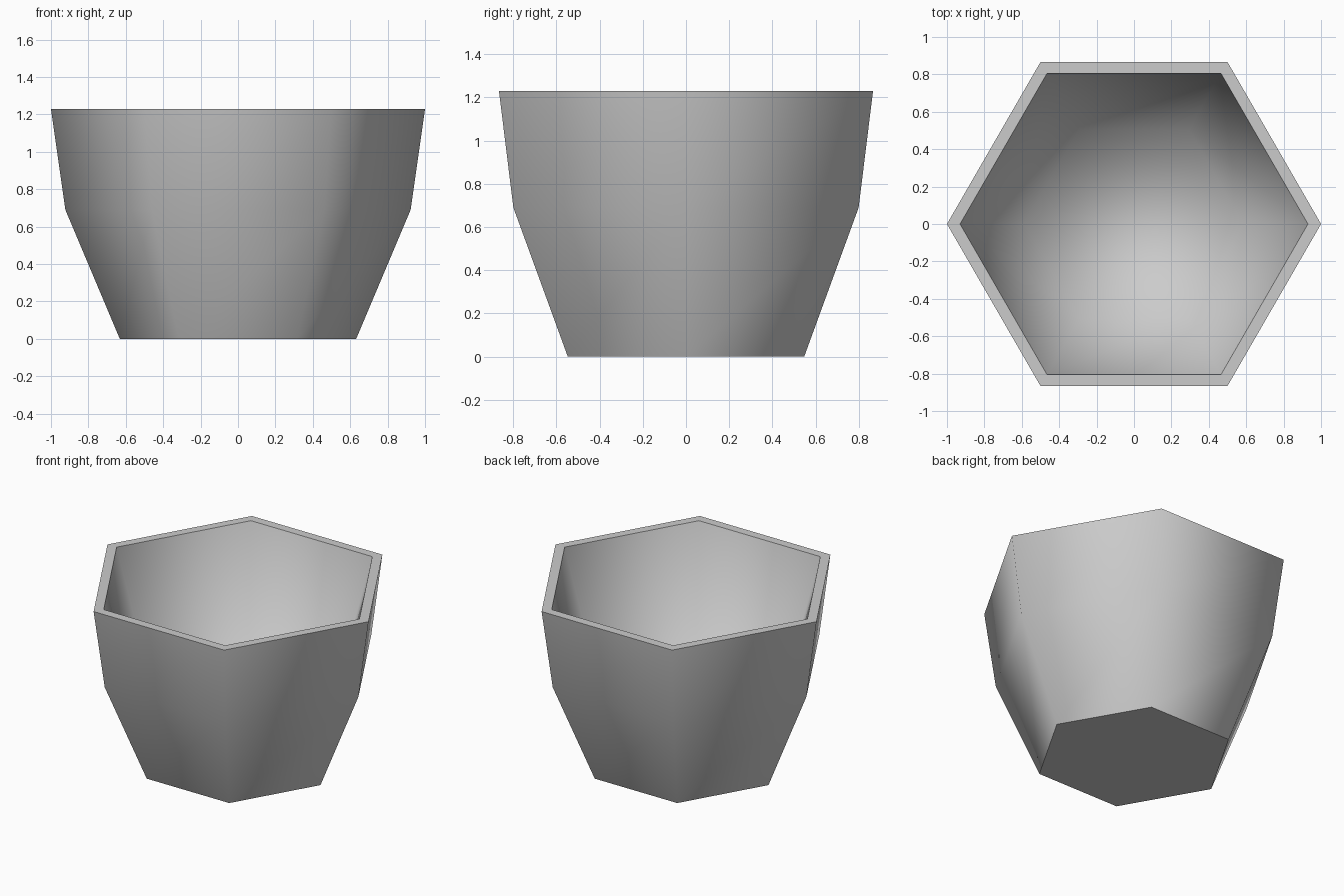
import bpy, bmesh
from math import cos, sin, pi

SIDES = 6
cube = bpy.data.objects.get("Cube")
if cube:
    bpy.data.objects.remove(cube, do_unlink=True)

# Grey ceramic
grey = bpy.data.materials.new("grey ceramic")
grey.use_nodes = True
colour = (0.6, 0.6, 0.6, 1)
grey.diffuse_color = colour
grey.node_tree.nodes["Principled BSDF"].inputs["Base Color"].default_value = colour

# Wall profile (radius, height): up the outside, over the rim, down the straight inside
profile = [(0.632, 0), (0.923, 0.69), (1.0, 1.23),
           (0.93, 1.23), (0.585, 0.07)]

bm = bmesh.new()
rings = [[bm.verts.new((r * cos(2 * pi * i / SIDES), r * sin(2 * pi * i / SIDES), z))
          for i in range(SIDES)] for r, z in profile]
for low, high in zip(rings, rings[1:]):
    for i in range(SIDES):
        j = (i + 1) % SIDES
        bm.faces.new((low[i], low[j], high[j], high[i]))

# Underside and inner floor
bm.faces.new(rings[0][::-1])
bm.faces.new(rings[-1])

# Smooth walls, with crisp edges at the foot and both sides of the rim
for face in bm.faces:
    face.smooth = True
for ring in (rings[0], rings[2], rings[3]):
    for i in range(SIDES):
        bm.edges.get((ring[i], ring[(i + 1) % SIDES])).smooth = False

mesh = bpy.data.meshes.new("hexagonal_pot")
bm.to_mesh(mesh)
bm.free()
mesh.materials.append(grey)
pot = bpy.data.objects.new("hexagonal_pot", mesh)
bpy.context.collection.objects.link(pot)
